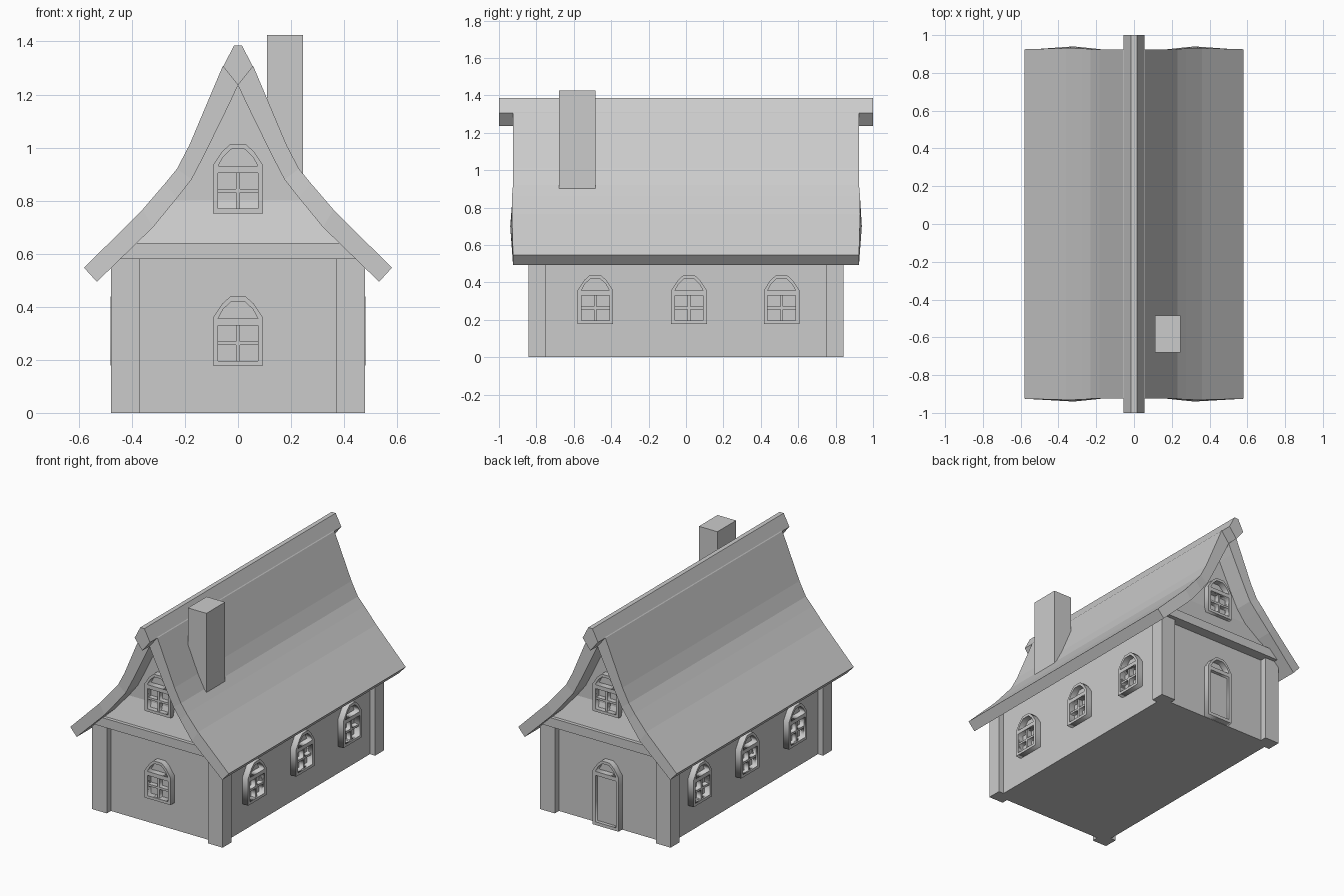
import bpy, bmesh, math
from mathutils import Matrix, Vector

cube = bpy.data.objects.get("Cube")
if cube:
    bpy.data.objects.remove(cube, do_unlink=True)

GREY = (0.6, 0.6, 0.6, 1)
mat = bpy.data.materials.new("plain grey")
mat.use_nodes = True
mat.diffuse_color = GREY
mat.node_tree.nodes["Principled BSDF"].inputs["Base Color"].default_value = GREY


def finish(name, bm):
    bmesh.ops.recalc_face_normals(bm, faces=bm.faces)
    mesh = bpy.data.meshes.new(name)
    bm.to_mesh(mesh)
    bm.free()
    mesh.materials.append(mat)
    ob = bpy.data.objects.new(name, mesh)
    bpy.context.collection.objects.link(ob)
    return ob


def box(name, lo, hi):
    bm = bmesh.new()
    lo, hi = Vector(lo), Vector(hi)
    bmesh.ops.create_cube(bm, size=1, matrix=Matrix.Translation((lo + hi) / 2)
                          @ Matrix.Diagonal((*(hi - lo), 1)))
    return finish(name, bm)


def mirrored(half):
    """Close a right-hand x/z profile by mirroring it across x = 0."""
    return half + [(-x, z) for x, z in reversed(half) if x > 0]


def prism(name, profile, y0, y1, end_shift=None):
    """Extrude an x/z profile along y; end_shift(z) pushes both ends outward."""
    bm = bmesh.new()
    rings = []
    for y, side in ((y0, -1), (y1, 1)):
        rings.append([bm.verts.new((x, y + side * (end_shift(z) if end_shift else 0), z))
                      for x, z in profile])
        bm.faces.new(rings[-1])
    a, b = rings
    for i in range(len(profile)):
        j = (i + 1) % len(profile)
        bm.faces.new((a[i], a[j], b[j], b[i]))
    return finish(name, bm)


# Walls, posts and gables
WX, WY = 0.44, 0.80
box("walls", (-WX, -WY, 0), (WX, WY, 0.59))
for sx, x_name in ((-1, "right"), (1, "left")):
    for sy, y_name in ((-1, "front"), (1, "back")):
        xs, ys = sorted((sx * 0.37, sx * 0.478)), sorted((sy * 0.75, sy * 0.843))
        box(f"{y_name}_{x_name}_post", (xs[0], ys[0], 0), (xs[1], ys[1], 0.58))
prism("gable_wall", mirrored([(0.25, 0.80), (0.185, 0.88), (0.136, 0.974), (0, 1.25)]), -WY, WY)
prism("gable_skirt", mirrored([(0.39, 0.63), (0.25, 0.80)]), -WY, WY,
      lambda z: 0.05 if z < 0.7 else 0)
prism("gable_beams", mirrored([(0.45, 0.58), (0.39, 0.64)]), -0.87, 0.87)

# Roof slopes: (outer x, z), (inner x, z), swell of outer and inner gable edge
ROOF = [
    ((0, 1.36), (0, 1.235), 0, 0),
    ((0.0585, 1.305), (0.03, 1.17), 0, 0),
    ((0.183, 1.01), (0.126, 0.974), 0, 0),
    ((0.23, 0.92), (0.175, 0.88), 0, 0),
    ((0.275, 0.865), (0.23, 0.81), 0.005, 0.006),
    ((0.36, 0.766), (0.32, 0.70), 0.006, 0.015),
    ((0.58, 0.547), (0.532, 0.494), 0, 0),
]
for side, side_name in ((-1, "right"), (1, "left")):
    bm = bmesh.new()
    loops = []
    for outer, inner, swell_o, swell_i in ROOF:
        corners = ((outer, -1, swell_o), (outer, 1, swell_o),
                   (inner, 1, swell_i), (inner, -1, swell_i))
        loops.append([bm.verts.new((side * p[0], s * (0.925 + w), p[1])) for p, s, w in corners])
    for a, b in zip(loops, loops[1:]):
        for i in range(4):
            j = (i + 1) % 4
            bm.faces.new((a[i], a[j], b[j], b[i]))
    bm.faces.new(loops[0])
    bm.faces.new(loops[-1])
    finish(f"{side_name}_roof", bm)

# Ridge beam and chimney
prism("ridge_beam", mirrored([(0, 1.235), (0.056, 1.305), (0.015, 1.385)]), -1, 1)
box("chimney", (0.11, -0.68, 0.90), (0.245, -0.485, 1.425))


# Windows and door: flat frames with openings, thickened outward from the wall
def sheet(name, outlines, depth, matrix):
    curve = bpy.data.curves.new(name, "CURVE")
    curve.dimensions = "2D"
    curve.fill_mode = "BOTH"
    curve.extrude = depth / 2
    for pts in outlines:
        spline = curve.splines.new("POLY")
        spline.points.add(len(pts) - 1)
        for p, (x, z) in zip(spline.points, pts):
            p.co = (x, z, 0, 1)
        spline.use_cyclic_u = True
    temp = bpy.data.objects.new(name, curve)
    bpy.context.collection.objects.link(temp)
    graph = bpy.context.evaluated_depsgraph_get()
    bm = bmesh.new()
    mesh = bpy.data.meshes.new_from_object(temp.evaluated_get(graph))
    bm.from_mesh(mesh)
    bpy.data.objects.remove(temp)
    bpy.data.meshes.remove(mesh)
    bmesh.ops.remove_doubles(bm, verts=bm.verts, dist=1e-5)
    bm.transform(matrix @ Matrix.Translation((0, 0, depth / 2)))
    return finish(name, bm)


def rect(x0, z0, x1, z1):
    return [(x0, z0), (x1, z0), (x1, z1), (x0, z1)]


def arched(bottom):
    return mirrored([(0.095, bottom), (0.095, 0.18), (0.06, 0.233), (0.03, 0.26)])


FAN = mirrored([(0.075, 0.178), (0.056, 0.213), (0.025, 0.242)])


def placed(x, y, z, turn):
    """Stand a sheet upright; turn 0 faces the front."""
    return (Matrix.Translation((x, y, z)) @ Matrix.Rotation(turn, 4, "Z")
            @ Matrix.Rotation(math.pi / 2, 4, "X"))


def window(name, x, y, z, turn):
    m = placed(x, y, z, turn)
    sheet(name + "_frame", [arched(0), FAN, rect(-0.075, 0.018, 0.075, 0.152)], 0.041, m)
    sheet(name + "_bars", [rect(-0.08, 0.012, 0.08, 0.158)]
          + [rect(px, pz, px + 0.068, pz + 0.06)
             for px in (-0.075, 0.007) for pz in (0.018, 0.092)], 0.032, m)


for i, y in enumerate((-0.485, 0.016, 0.511), 1):
    window(f"left_window_{i}", WX, y, 0.178, math.pi / 2)
    window(f"right_window_{i}", -WX, y, 0.178, -math.pi / 2)
window("front_window", 0, -WY, 0.178, 0)
window("front_gable_window", 0, -WY, 0.752, 0)
window("back_gable_window", 0, WY, 0.752, math.pi)

door = placed(0, WY, 0.178, math.pi)
sheet("door_frame", [arched(-0.176), FAN, rect(-0.075, -0.155, 0.075, 0.152)], 0.041, door)
sheet("door_panel", [rect(-0.08, -0.165, 0.08, 0.158)], 0.018, door)
